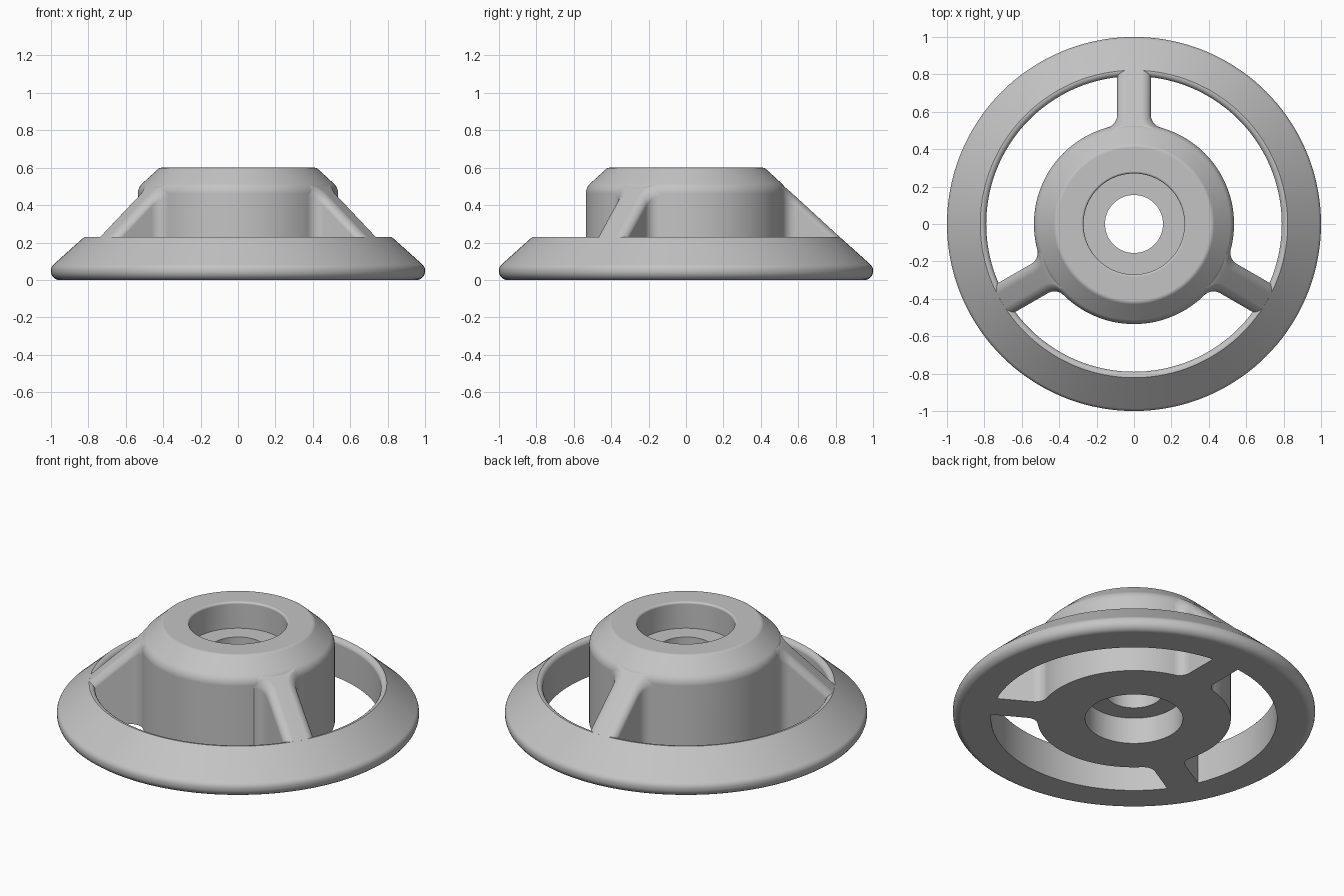
import bpy, bmesh, math
from mathutils import Vector

cube = bpy.data.objects.get("Cube")
if cube:
    bpy.data.objects.remove(cube, do_unlink=True)

grey = bpy.data.materials.new("satin_grey")
grey.use_nodes = True
grey.diffuse_color = (0.55, 0.55, 0.55, 1)
grey.node_tree.nodes["Principled BSDF"].inputs["Base Color"].default_value = (0.55, 0.55, 0.55, 1)

SEGMENTS = 144
HUB_R = 0.535


def cone_height(r):
    """Height of the cone shared by the hub, spokes and rim."""
    return 0.6 - (r - 0.42) * 0.92


def rounded(corners, steps=6):
    """Round each (r, z, radius) corner of a closed profile."""
    out = []
    for i, (x, z, rad) in enumerate(corners):
        p = Vector((x, z))
        if rad == 0:
            out.append(p)
            continue
        a = (Vector(corners[i - 1][:2]) - p).normalized()
        b = (Vector(corners[(i + 1) % len(corners)][:2]) - p).normalized()
        half = a.angle(b) / 2
        centre = p + (a + b).normalized() * rad / math.sin(half)
        start = p + a * rad / math.tan(half) - centre
        end = p + b * rad / math.tan(half) - centre
        for k in range(steps + 1):
            t = k / steps
            out.append(centre + start.lerp(end, t).normalized() * rad)
    return out


def skin(name, loops, closed):
    """Join equal loops of points into one solid, as a ring or with end caps."""
    bm = bmesh.new()
    rings = [[bm.verts.new(p) for p in loop] for loop in loops]
    pairs = list(zip(rings, rings[1:]))
    if closed:
        pairs.append((rings[-1], rings[0]))
    else:
        bm.faces.new(rings[0])
        bm.faces.new(rings[-1])
    n = len(rings[0])
    for one, two in pairs:
        for i in range(n):
            j = (i + 1) % n
            bm.faces.new((one[i], one[j], two[j], two[i]))
    bmesh.ops.recalc_face_normals(bm, faces=bm.faces)
    mesh = bpy.data.meshes.new(name)
    bm.to_mesh(mesh)
    bm.free()
    mesh.materials.append(grey)
    obj = bpy.data.objects.new(name, mesh)
    bpy.context.collection.objects.link(obj)
    bpy.ops.object.select_all(action='DESELECT')
    obj.select_set(True)
    bpy.context.view_layer.objects.active = obj
    bpy.ops.object.shade_smooth_by_angle(angle=math.radians(30))
    normals = obj.modifiers.new("even_shading", 'WEIGHTED_NORMAL')
    normals.keep_sharp = True
    return obj


def lathe(name, corners):
    profile = rounded(corners)
    loops = []
    for s in range(SEGMENTS):
        a = math.tau * s / SEGMENTS
        loops.append([(p.x * math.cos(a), p.x * math.sin(a), p.y) for p in profile])
    return skin(name, loops, True)


# Outer rim with sloping top and rounded outer edge
lathe("rim", [(0.79, 0, 0), (1.0, 0, 0.045), (1.0, 0.07, 0.04),
              (0.822, 0.23, 0), (0.79, 0.23, 0.028)])

# Hub with a counterbore at each end and a narrower through hole
lathe("hub", [(0.155, 0.16, 0), (0.27, 0.16, 0), (0.27, 0, 0),
              (HUB_R, 0, 0), (HUB_R, cone_height(HUB_R), 0.07),
              (0.42, 0.6, 0.03), (0.27, 0.6, 0.012),
              (0.27, 0.44, 0), (0.155, 0.44, 0)])

# Spoke plan: (half width, distance out), flared where it meets the hub
half_width, flare = 0.09, 0.07
cx = half_width + flare
cy = math.sqrt((HUB_R + flare) ** 2 - cx ** 2)
start = math.atan2(-cy, -cx) + math.tau
plan = [(0.16, 0.49)]
for k in range(9):
    a = start + (math.pi - start) * k / 8
    plan.append((cx + flare * math.cos(a), cy + flare * math.sin(a)))
plan += [(half_width, 0.68), (half_width, 0.76), (half_width, 0.835)]


def spoke_section(w, y, edge=0.05, steps=7):
    """Upright section with rounded upper edges, flat underneath."""
    half = [(w, 0, None)]
    for k in range(steps + 1):
        a = math.pi / 2 * k / steps
        half.append((w - edge + edge * math.cos(a), y, edge * (1 - math.sin(a))))
    points = []
    for x, _, drop in half:
        z = 0 if drop is None else cone_height(math.hypot(x, y)) - drop
        points.append((x, y, z))
    return points + [(-x, y, z) for x, y, z in reversed(points)]


# Three spokes, one towards the back
sections = [spoke_section(w, y) for w, y in plan]
for name, turn in (("back_spoke", 0), ("right_spoke", 120), ("left_spoke", 240)):
    c, s = math.cos(math.radians(turn)), math.sin(math.radians(turn))
    skin(name, [[(x * c - y * s, x * s + y * c, z) for x, y, z in loop]
                for loop in sections], False)
